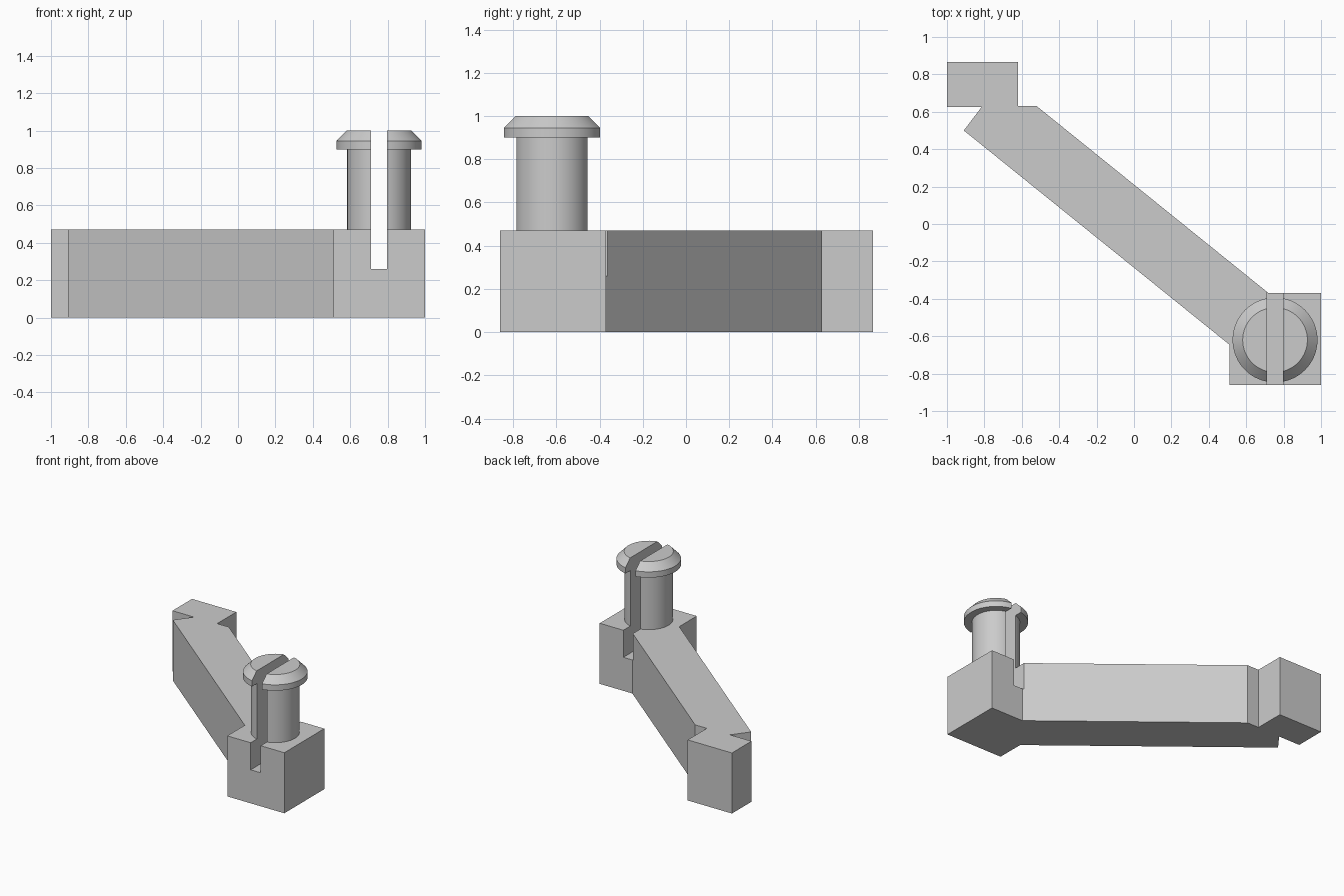
import bpy, bmesh, math

cube = bpy.data.objects.get("Cube")
if cube:
    bpy.data.objects.remove(cube, do_unlink=True)

grey = bpy.data.materials.new("light grey")
grey.use_nodes = True
COLOUR = (0.6, 0.6, 0.6, 1)
grey.diffuse_color = COLOUR
grey.node_tree.nodes["Principled BSDF"].inputs["Base Color"].default_value = COLOUR


def make_object(name, bm):
    bmesh.ops.recalc_face_normals(bm, faces=bm.faces)
    mesh = bpy.data.meshes.new(name)
    bm.to_mesh(mesh)
    bm.free()
    mesh.materials.append(grey)
    obj = bpy.data.objects.new(name, mesh)
    bpy.context.collection.objects.link(obj)
    return obj


def extrude_outline(name, outline, bottom, top):
    bm = bmesh.new()
    face = bm.faces.new([bm.verts.new((x, y, bottom)) for x, y in outline])
    result = bmesh.ops.extrude_face_region(bm, geom=[face])
    verts = [v for v in result["geom"] if isinstance(v, bmesh.types.BMVert)]
    bmesh.ops.translate(bm, vec=(0, 0, top - bottom), verts=verts)
    return make_object(name, bm)


def lathe(name, profile, centre, sides=64):
    bm = bmesh.new()
    rings = []
    for radius, z in profile:
        rings.append([bm.verts.new((centre[0] + radius * math.cos(a), centre[1] + radius * math.sin(a), z))
                      for a in (2 * math.pi * i / sides for i in range(sides))])
    for low, high in zip(rings, rings[1:]):
        for i in range(sides):
            j = (i + 1) % sides
            bm.faces.new((low[i], low[j], high[j], high[i]))
    bm.faces.new(rings[0][::-1])
    bm.faces.new(rings[-1])
    return make_object(name, bm)


# Slanted arm with a square foot block and a hooked end
HEIGHT = 0.47
arm = extrude_outline("arm_body", [
    (-1, 0.865), (-1, 0.625), (-0.815, 0.625), (-0.91, 0.5), (0.51, -0.645), (0.51, -0.86),
    (1, -0.86), (1, -0.37), (0.72, -0.37), (-0.52, 0.63), (-0.62, 0.63), (-0.62, 0.865)], 0, HEIGHT)

# Round post with a chamfered snap head
post = lathe("snap_post", [(0.17, HEIGHT - 0.002), (0.17, 0.9), (0.227, 0.9), (0.227, 0.945), (0.173, 1)],
             (0.754, -0.62))

# Slot that splits the post and runs down into the block
slot = extrude_outline("slot_cutter", [(0.711, -1), (0.797, -1), (0.797, -0.3), (0.711, -0.3)], 0.26, 1.2)
slot.hide_render = True
slot.hide_set(True)
for part in (arm, post):
    cut = part.modifiers.new("slot", "BOOLEAN")
    cut.operation = "DIFFERENCE"
    cut.solver = "EXACT"
    cut.object = slot

# Bake the cut, then smooth the round post
bpy.context.view_layer.update()
for part in (arm, post):
    bpy.ops.object.select_all(action="DESELECT")
    part.select_set(True)
    bpy.context.view_layer.objects.active = part
    bpy.ops.object.modifier_apply(modifier="slot")
    bpy.ops.object.shade_smooth_by_angle(angle=math.radians(30))
bpy.data.objects.remove(slot, do_unlink=True)
